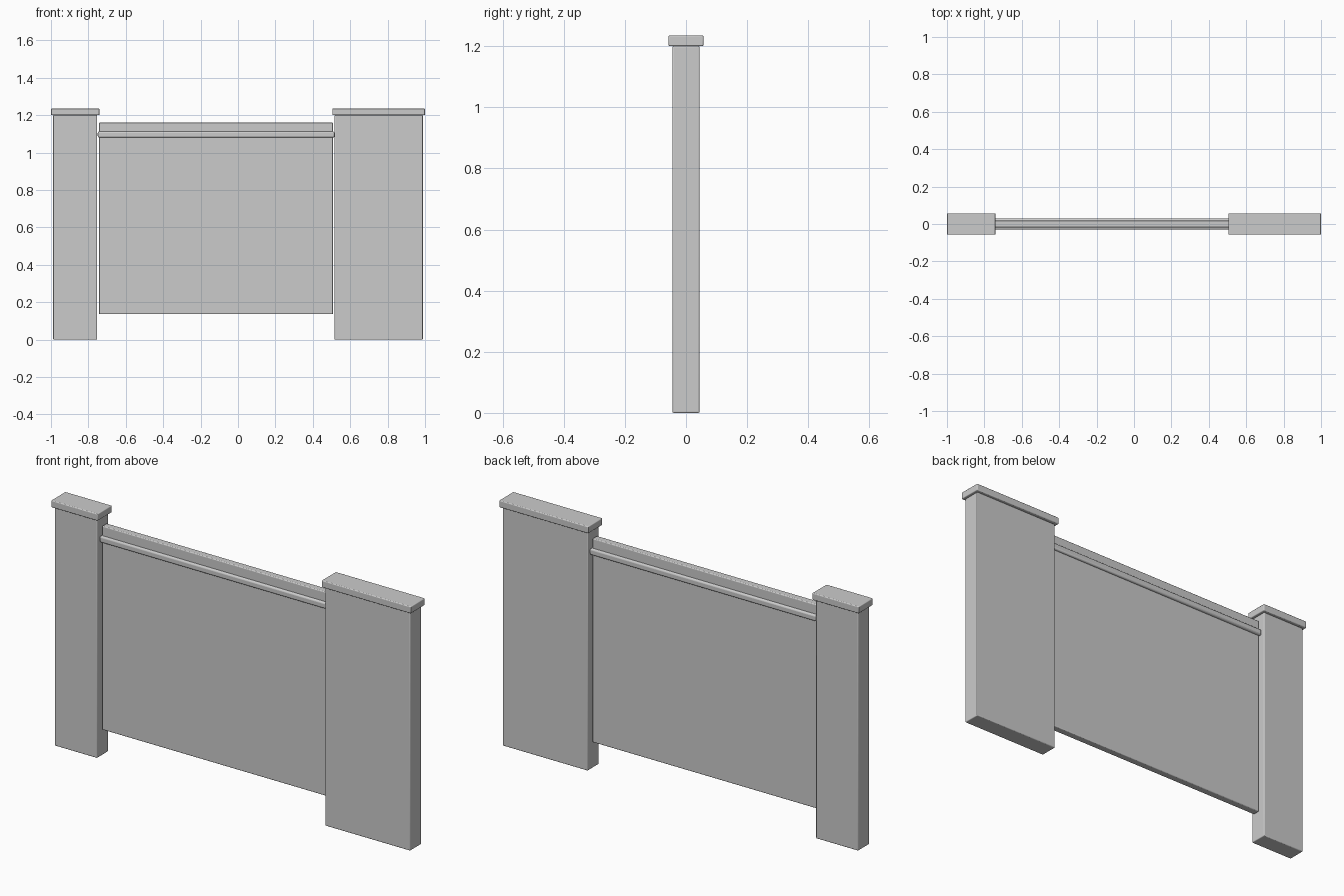
import bpy

cube = bpy.data.objects.get("Cube")
if cube:
    bpy.data.objects.remove(cube, do_unlink=True)

grey = bpy.data.materials.new("light grey")
grey.use_nodes = True
colour = (0.6, 0.6, 0.6, 1)
grey.diffuse_color = colour
grey.node_tree.nodes["Principled BSDF"].inputs["Base Color"].default_value = colour


def box(name, x0, x1, half_depth, z0, z1, bevel):
    """Box centred on y = 0 with softly rounded edges."""
    bpy.ops.mesh.primitive_cube_add(size=1, location=((x0 + x1) / 2, 0, (z0 + z1) / 2))
    ob = bpy.context.object
    ob.name = name
    ob.scale = (x1 - x0, 2 * half_depth, z1 - z0)
    bpy.ops.object.transform_apply(location=False, rotation=False, scale=True)
    ob.data.materials.append(grey)
    mod = ob.modifiers.new("rounded edges", 'BEVEL')
    mod.width = bevel
    mod.segments = 3
    bpy.ops.object.shade_smooth_by_angle()
    return ob


# Posts, each with an overhanging cap
overhang = 0.012
for side, x0, x1 in (("right", -0.988, -0.753), ("left", 0.516, 0.988)):
    box(side + "_post", x0, x1, 0.044, 0, 1.2, 0.004)
    box(side + "_cap", x0 - overhang, x1 + overhang, 0.057, 1.2, 1.235, 0.004)

# Panel hung between the posts, with a rail around its upper part
box("panel", -0.743, 0.508, 0.018, 0.136, 1.16, 0.004)
box("rail", -0.75, 0.516, 0.03, 1.08, 1.112, 0.008)
